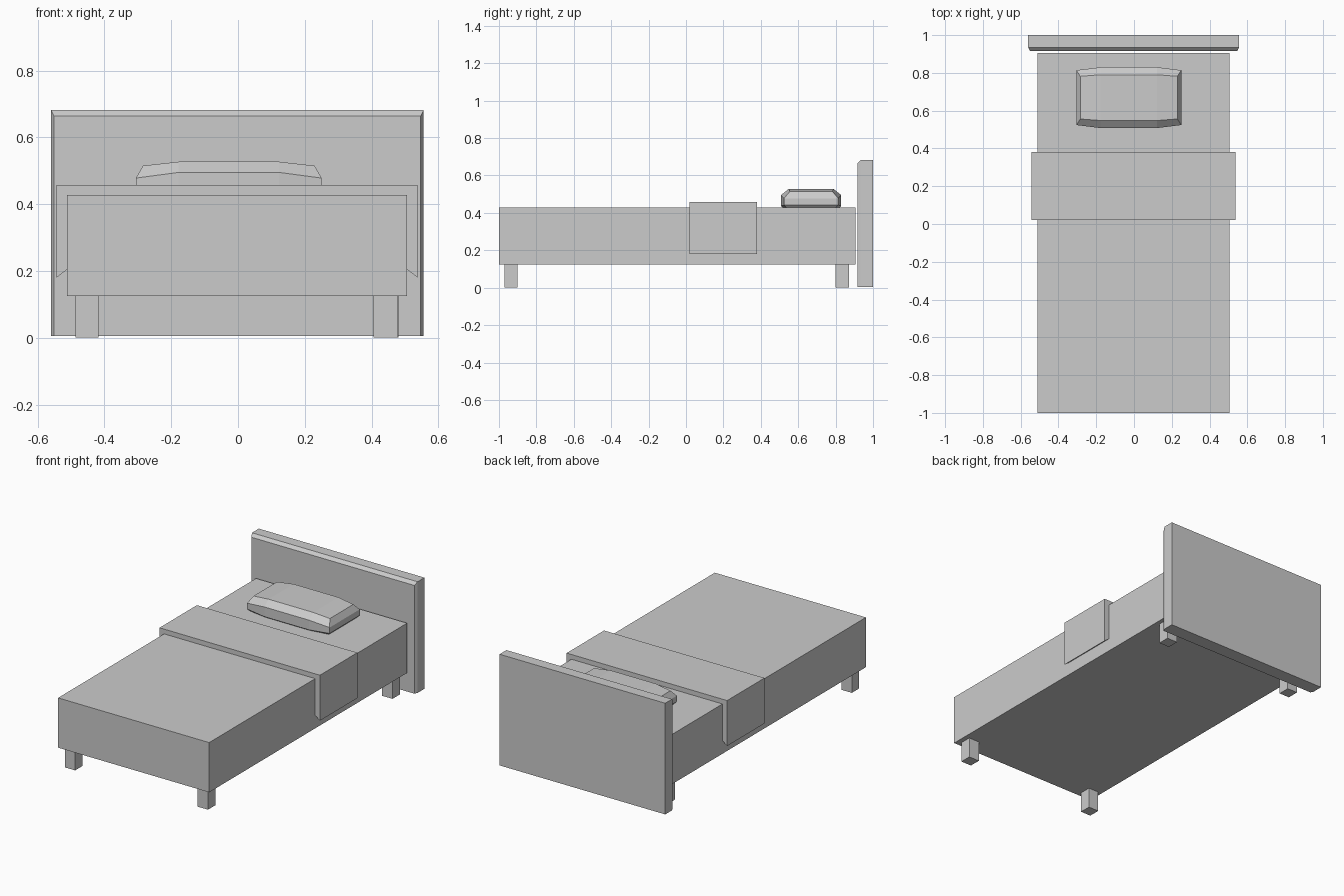
import bpy

if "Cube" in bpy.data.objects:
    bpy.data.objects.remove(bpy.data.objects["Cube"])


def make(name, verts, faces):
    mesh = bpy.data.meshes.new(name)
    mesh.from_pydata(verts, [], faces)
    mesh.update()
    obj = bpy.data.objects.new(name, mesh)
    bpy.context.collection.objects.link(obj)
    return obj


def loft(name, rings, cap_start=True, cap_end=True):
    """Join rings of equal length; rings run counter-clockwise seen from the end."""
    n = len(rings[0])
    verts = [p for r in rings for p in r]
    faces = [(k * n + i, k * n + (i + 1) % n, (k + 1) * n + (i + 1) % n, (k + 1) * n + i)
             for k in range(len(rings) - 1) for i in range(n)]
    if cap_start:
        faces.append(tuple(reversed(range(n))))
    if cap_end:
        faces.append(tuple(range(len(verts) - n, len(verts))))
    return make(name, verts, faces)


def box(name, x, y, z):
    return loft(name, [[(x[0], y[0], h), (x[1], y[0], h), (x[1], y[1], h), (x[0], y[1], h)]
                       for h in z])


# Mattress base
box("mattress", (-0.512, 0.506), (-1.0, 0.905), (0.125, 0.428))

# Four legs
for end, y, shift in (("front", (-0.97, -0.90), 0.0), ("back", (0.80, 0.872), 0.004)):
    box(end + "_left_leg", (-0.487, -0.418), y, (0.0, 0.126))
    box(end + "_right_leg", (0.406 + shift, 0.477 + shift), y, (0.0, 0.126))


# Headboard, front edge chamfered on top and both sides
def board_ring(y, side, top):
    x0, x1, z0, z1 = -0.56 + side, 0.556 - side, 0.005, 0.682 - top
    return [(x0, y, z0), (x1, y, z0), (x1, y, z1), (x0, y, z1)]


loft("headboard", [board_ring(1.0, 0, 0), board_ring(0.934, 0, 0), board_ring(0.916, 0.009, 0.018)])

# Folded throw: U profile draped over the mattress
throw = [(-0.543, 0.18), (-0.511, 0.205), (-0.511, 0.427), (0.505, 0.427),
         (0.505, 0.205), (0.538, 0.18), (0.538, 0.457), (-0.543, 0.457)]
loft("throw_blanket", [[(x, y, z) for x, z in throw] for y in (0.38, 0.02)])


# Pillow: eight-sided rings, bulging in the middle
def pillow_ring(end, y_corner, y_mid, z_corner, z_mid):
    cx, cy = -0.0275, 0.669
    pts = [(-end, -y_corner, z_corner), (-0.15, -y_mid, z_mid), (0.15, -y_mid, z_mid),
           (end, -y_corner, z_corner), (end, y_corner, z_corner), (0.15, y_mid, z_mid),
           (-0.15, y_mid, z_mid), (-end, y_corner, z_corner)]
    return [(cx + x, cy + y, z) for x, y, z in pts]


pillow = loft("pillow", [
    pillow_ring(0.257, 0.125, 0.14, 0.42, 0.42),
    pillow_ring(0.278, 0.145, 0.161, 0.442, 0.436),
    pillow_ring(0.278, 0.145, 0.161, 0.478, 0.495),
    pillow_ring(0.257, 0.113, 0.121, 0.515, 0.527)], cap_end=False)

# Pillow top: flat middle strip with two sloping end strips
mesh = pillow.data
verts = [tuple(v.co) for v in mesh.vertices]
faces = [tuple(p.vertices) for p in mesh.polygons]
faces += [tuple(24 + i for i in f) for f in ((0, 1, 6, 7), (1, 2, 5, 6), (2, 3, 4, 5))]
mesh.clear_geometry()
mesh.from_pydata(verts, [], faces)
mesh.update()
